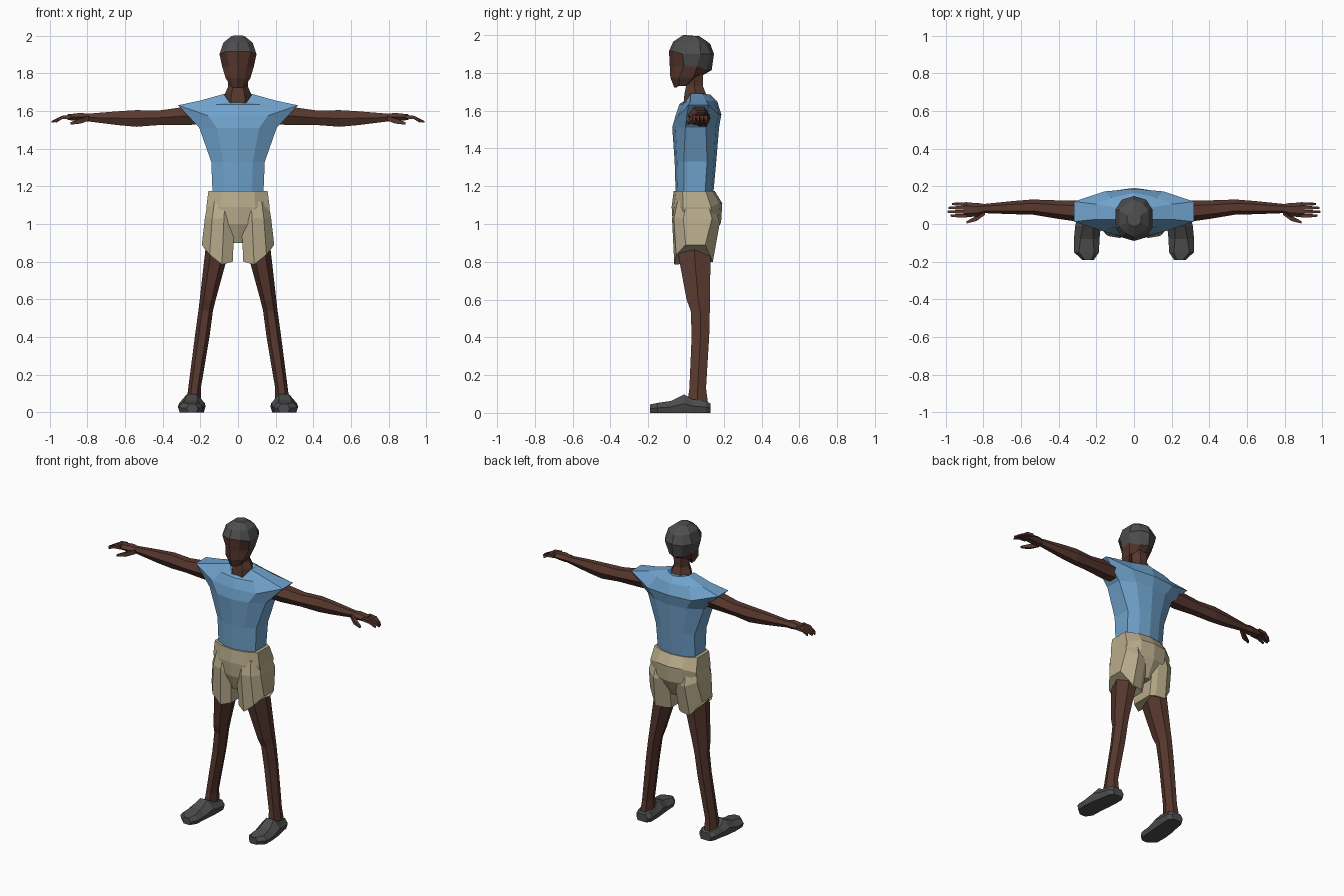
import bpy, bmesh, math
from mathutils import Vector


def material(name, rgb):
    m = bpy.data.materials.new(name)
    m.diffuse_color = (*rgb, 1)
    return m


skin = material("brown_skin", (0.098, 0.040, 0.028))
shirt_blue = material("shirt_blue", (0.16, 0.36, 0.60))
khaki = material("khaki", (0.48, 0.41, 0.26))
charcoal = material("charcoal", (0.075, 0.075, 0.075))


def loft(name, rings, mats, rule=None):
    """Skin a list of equal-length point rings and close both ends."""
    bm = bmesh.new()
    loops = [[bm.verts.new(p) for p in r] for r in rings]
    n = len(loops[0])
    for a, b in zip(loops, loops[1:]):
        for i in range(n):
            j = (i + 1) % n
            bm.faces.new((a[i], a[j], b[j], b[i]))
    bm.faces.new(loops[0][::-1])
    bm.faces.new(loops[-1])
    bmesh.ops.recalc_face_normals(bm, faces=bm.faces)
    if rule:
        for f in bm.faces:
            f.material_index = rule(f.calc_center_median())
    me = bpy.data.meshes.new(name)
    bm.to_mesh(me)
    bm.free()
    for m in mats:
        me.materials.append(m)
    ob = bpy.data.objects.new(name, me)
    bpy.context.collection.objects.link(ob)
    return ob


def hexring(axis, pos, u0, u1, v0, v1):
    """Six-sided ring filling the extents u0..u1, v0..v1 across an axis."""
    pts = []
    for i in range(6):
        a = math.radians(60 * i)
        u = (u0 + u1) / 2 + math.cos(a) * (u1 - u0) / 2
        v = (v0 + v1) / 2 + math.sin(a) / math.sin(math.pi / 3) * (v1 - v0) / 2
        pts.append((pos, u, v) if axis == 'x' else (u, v, pos))
    return pts


def bodyring(hw, yf, yb, zf, zs, zb, k=0.55, d=0.22, c=0.12):
    """Ten-sided symmetric ring: front, side and back heights may differ."""
    ym, w = (yf + yb) / 2, yb - yf
    half = [(0, yf, zf), (k * hw, yf + c * w, zf), (hw, ym - d * w, zs),
            (hw, ym + d * w, zs), (k * hw, yb - c * w, zb), (0, yb, zb)]
    return half + [(-x, y, z) for x, y, z in half[4:0:-1]]


def pair(name, rings, mat):
    for side, label in ((1, "left"), (-1, "right")):
        loft(f"{label}_{name}",
             [[(side * x, y, z) for x, y, z in r] for r in rings], [mat])


# Shirt: waist, ribs, armpit, sleeve tip, shoulder slope, collar
loft("shirt", [
    bodyring(0.135, -0.055, 0.145, 1.165, 1.165, 1.165, c=0.06, d=0.28),
    bodyring(0.142, -0.060, 0.160, 1.33, 1.33, 1.33, c=0.06, d=0.28),
    bodyring(0.205, -0.073, 0.175, 1.51, 1.51, 1.51, c=0.07),
    bodyring(0.318, -0.055, 0.187, 1.575, 1.63, 1.58, k=0.5, d=0.22, c=0.06),
    bodyring(0.200, -0.035, 0.165, 1.635, 1.655, 1.65, k=0.6, d=0.2),
    bodyring(0.075, -0.020, 0.130, 1.645, 1.69, 1.685, k=0.6, d=0.2),
], [shirt_blue])

# Neck
loft("neck", [hexring('z', *r) for r in (
    (1.62, -0.080, 0.080, -0.015, 0.115), (1.69, -0.070, 0.070, -0.008, 0.105),
    (1.73, -0.052, 0.052, 0.000, 0.090), (1.82, -0.055, 0.055, -0.010, 0.090))], [skin])

# Head, with the hair coloured over the crown, sides and back
loft("head", [
    bodyring(0.038, -0.062, 0.020, 1.722, 1.73, 1.75),
    bodyring(0.066, -0.083, 0.085, 1.775, 1.775, 1.785),
    bodyring(0.084, -0.086, 0.136, 1.835, 1.835, 1.815, d=0.16),
    bodyring(0.098, -0.090, 0.148, 1.915, 1.90, 1.90, k=0.66, d=0.2, c=0.08),
    bodyring(0.078, -0.068, 0.128, 1.965, 1.962, 1.955, k=0.6),
    bodyring(0.036, -0.015, 0.070, 2.0, 1.996, 1.995, k=0.6),
], [skin, charcoal], lambda p: int(p.z > 1.92 or (p.z > 1.825 and p.y > 0.0)))

# Shorts: seat tapering to the crotch, plus two legs with slanted hems
loft("shorts_seat", [
    bodyring(0.157, -0.065, 0.152, 1.175, 1.175, 1.175, c=0.06, d=0.28),
    bodyring(0.168, -0.076, 0.192, 1.09, 1.09, 1.11, c=0.05, d=0.28),
    bodyring(0.160, -0.070, 0.186, 1.00, 1.00, 1.01, c=0.06, d=0.26),
    bodyring(0.045, -0.035, 0.130, 0.90, 0.90, 0.90, c=0.06, d=0.26),
], [khaki])


def shorts_ring(xi, xo, yf, yb, z_in, z_front, z_out, z_back):
    w = xo - xi
    return [(xi, yf + 0.03, z_in), (xi + 0.35 * w, yf, z_front),
            (xi + 0.75 * w, yf + 0.01, (z_front + z_out) / 2), (xo, yf + 0.06, z_out),
            (xo, yb - 0.04, z_out), (xi + 0.6 * w, yb, z_back),
            (xi + 0.2 * w, yb - 0.01, z_back), (xi, yb - 0.03, z_in)]


pair("shorts_leg", [
    shorts_ring(0.02, 0.160, -0.055, 0.150, 1.12, 1.12, 1.12, 1.12),
    shorts_ring(0.02, 0.176, -0.074, 0.178, 0.98, 1.03, 1.03, 1.00),
    shorts_ring(0.028, 0.192, -0.062, 0.142, 0.80, 0.785, 0.89, 0.80),
], khaki)

# Legs: thigh, knee, shin, ankle
pair("leg", [hexring('z', *r) for r in (
    (0.98, 0.035, 0.160, -0.045, 0.130), (0.82, 0.058, 0.178, -0.038, 0.130),
    (0.60, 0.118, 0.203, 0.003, 0.126), (0.54, 0.133, 0.210, 0.025, 0.126),
    (0.41, 0.150, 0.228, 0.030, 0.123), (0.13, 0.197, 0.264, 0.018, 0.106),
    (0.04, 0.195, 0.275, 0.005, 0.118))], skin)


# Shoes: cross-sections from toe to heel
def shoe_ring(y, x0, x1, h, inset):
    m = h * 0.5
    return [(x0 + 0.01, y, 0), (x0, y, m), (x0 + inset, y, h),
            (x1 - inset, y, h), (x1, y, m), (x1 - 0.01, y, 0)]


pair("shoe", [shoe_ring(*r) for r in (
    (-0.190, 0.212, 0.275, 0.045, 0.015), (-0.150, 0.186, 0.318, 0.053, 0.025),
    (-0.080, 0.183, 0.319, 0.063, 0.035), (-0.010, 0.176, 0.312, 0.098, 0.042),
    (0.035, 0.173, 0.302, 0.072, 0.025), (0.105, 0.172, 0.290, 0.062, 0.018),
    (0.130, 0.190, 0.272, 0.050, 0.018))], charcoal)

# Arms: shoulder, upper arm, elbow, forearm, wrist
pair("arm", [hexring('x', *r) for r in (
    (0.17, 0.010, 0.125, 1.53, 1.63), (0.28, 0.010, 0.125, 1.525, 1.622),
    (0.42, 0.030, 0.126, 1.525, 1.602), (0.54, 0.050, 0.130, 1.516, 1.604),
    (0.64, 0.052, 0.122, 1.525, 1.598), (0.80, 0.058, 0.106, 1.545, 1.585))], skin)

# Palms
pair("palm", [hexring('x', *r) for r in (
    (0.785, 0.060, 0.104, 1.548, 1.582), (0.83, 0.040, 0.112, 1.545, 1.590),
    (0.905, 0.036, 0.114, 1.552, 1.582))], skin)


# Fingers and thumbs: square tapering tubes along a bent path
def finger(name, path, sizes):
    rings = []
    for p, s in zip(path, sizes):
        rings.append([Vector(p) + Vector((0, dy * s, dz * s))
                      for dy, dz in ((-1, -1), (1, -1), (1, 1), (-1, 1))])
    pair(name, rings, skin)


for i, (y, tip) in enumerate(((0.044, 0.975), (0.065, 0.99), (0.086, 0.985), (0.106, 0.965))):
    finger(f"finger_{i + 1}",
           [(0.885, y, 1.570), (0.935, y, 1.565), (tip, y, 1.542)],
           (0.0095, 0.009, 0.005))
finger("thumb", [(0.79, 0.062, 1.562), (0.835, 0.030, 1.547), (0.89, 0.008, 1.533)],
       (0.013, 0.014, 0.006))
